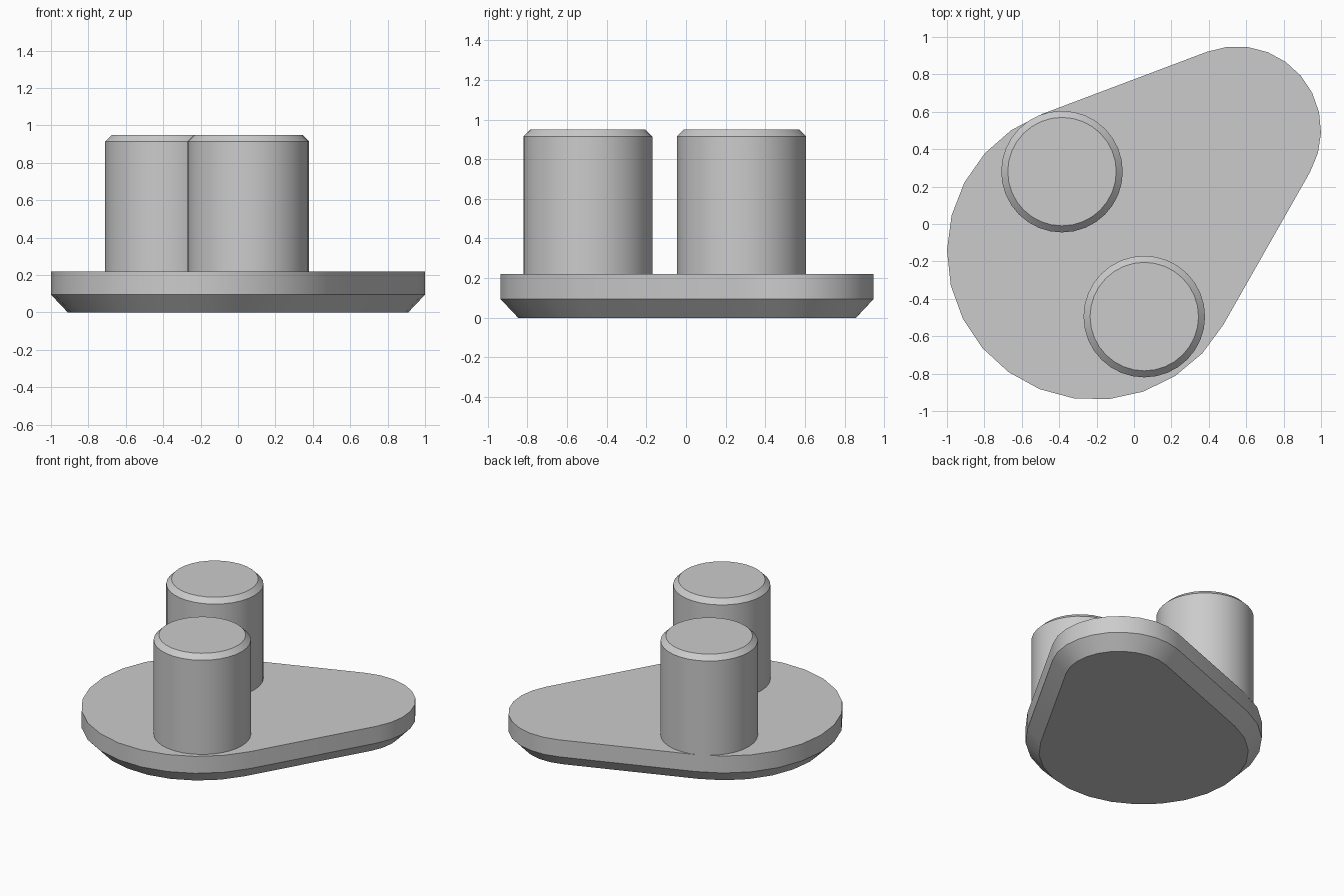
import bpy, bmesh
from math import cos, sin, pi, acos, atan2, hypot, radians

cube = bpy.data.objects.get("Cube")
if cube:
    bpy.data.objects.remove(cube)

grey = bpy.data.materials.new("light grey")
grey.use_nodes = True
colour = (0.6, 0.6, 0.6, 1)
grey.diffuse_color = colour
grey.node_tree.nodes["Principled BSDF"].inputs["Base Color"].default_value = colour


def loft(name, rings):
    """Skin stacked outlines of equal point count and cap both ends."""
    bm = bmesh.new()
    loops = [[bm.verts.new(p) for p in ring] for ring in rings]
    n = len(loops[0])
    for low, high in zip(loops, loops[1:]):
        for i in range(n):
            j = (i + 1) % n
            bm.faces.new((low[i], low[j], high[j], high[i]))
    bm.faces.new(loops[0][::-1])
    bm.faces.new(loops[-1])
    bmesh.ops.recalc_face_normals(bm, faces=bm.faces)
    mesh = bpy.data.meshes.new(name)
    bm.to_mesh(mesh)
    bm.free()
    mesh.materials.append(grey)
    obj = bpy.data.objects.new(name, mesh)
    bpy.context.collection.objects.link(obj)
    bpy.ops.object.select_all(action="DESELECT")
    obj.select_set(True)
    bpy.context.view_layer.objects.active = obj
    bpy.ops.object.shade_smooth_by_angle(angle=radians(30))
    return obj


def arc(cx, cy, r, start, end, steps, z):
    angles = [start + (end - start) * i / steps for i in range(steps + 1)]
    return [(cx + r * cos(a), cy + r * sin(a), z) for a in angles]


# Teardrop plate: two arcs joined by their common tangents
BIG, SMALL = (-0.21, -0.15, 0.79), (0.55, 0.5, 0.45)
dx, dy = SMALL[0] - BIG[0], SMALL[1] - BIG[1]
axis = atan2(dy, dx)
spread = acos((BIG[2] - SMALL[2]) / hypot(dx, dy))


def teardrop(inset, z):
    return (arc(*SMALL[:2], SMALL[2] - inset, axis - spread, axis + spread, 10, z)
            + arc(*BIG[:2], BIG[2] - inset, axis + spread, axis - spread + 2 * pi, 16, z))


loft("base_plate", [teardrop(0.09, 0), teardrop(0, 0.095), teardrop(0, 0.22)])

# Two upright pegs with chamfered tops
SIDES = 32
for name, x, y in (("back_peg", -0.385, 0.28), ("front_peg", 0.055, -0.495)):
    loft(name, [arc(x, y, r, 0, 2 * pi * (SIDES - 1) / SIDES, SIDES - 1, z)
                for r, z in ((0.325, 0.21), (0.325, 0.915), (0.29, 0.95))])
